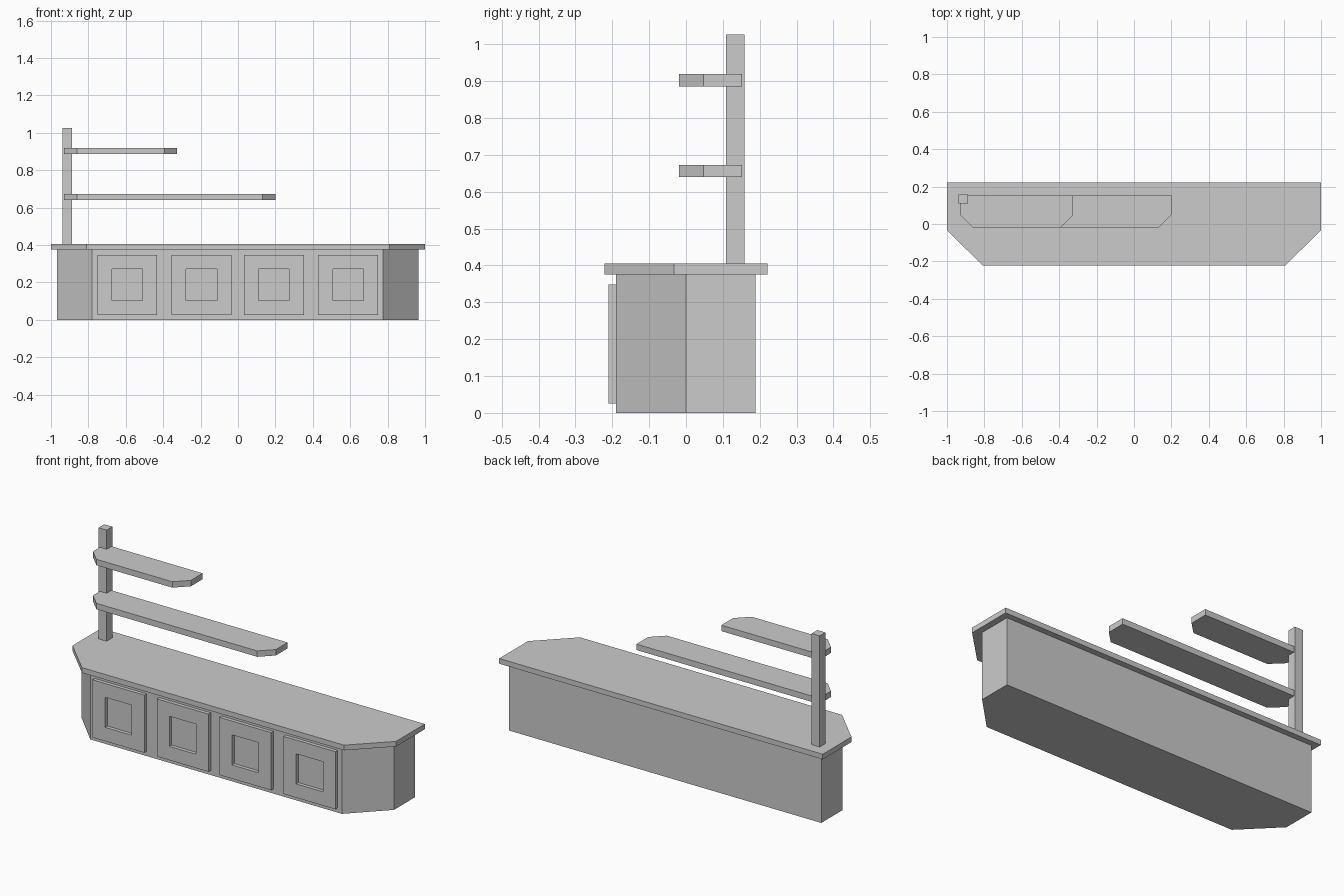
import bpy, bmesh

if "Cube" in bpy.data.objects:
    bpy.data.objects.remove(bpy.data.objects["Cube"])


def prism(name, pts, z0, z1):
    """Extrude a plan outline (x, y) from z0 up to z1."""
    bm = bmesh.new()
    face = bm.faces.new([bm.verts.new((x, y, z0)) for x, y in pts])
    ext = bmesh.ops.extrude_face_region(bm, geom=[face])
    for v in ext["geom"]:
        if isinstance(v, bmesh.types.BMVert):
            v.co.z = z1
    bmesh.ops.recalc_face_normals(bm, faces=bm.faces)
    return finish(name, bm)


def finish(name, bm):
    mesh = bpy.data.meshes.new(name)
    bm.to_mesh(mesh)
    bm.free()
    obj = bpy.data.objects.new(name, mesh)
    bpy.context.collection.objects.link(obj)
    return obj


def clipped(x0, x1, y0, y1, cut_x, cut_y):
    """Rectangle with both front corners cut off."""
    return [(x0, y1), (x0, y0 + cut_y), (x0 + cut_x, y0),
            (x1 - cut_x, y0), (x1, y0 + cut_y), (x1, y1)]


def door_frame(name, cx, cz, outer, inner, y0, y1):
    """Square frame with a through opening; sizes are (half width, half height)."""
    bm = bmesh.new()
    rings = []
    for (w, h), y in ((outer, y0), (inner, y0), (inner, y1), (outer, y1)):
        rings.append([bm.verts.new((cx + sx * w, y, cz + sz * h))
                      for sx, sz in ((-1, -1), (1, -1), (1, 1), (-1, 1))])
    for k in range(4):
        a, b = rings[k], rings[(k + 1) % 4]
        for i in range(4):
            j = (i + 1) % 4
            bm.faces.new((a[i], a[j], b[j], b[i]))
    bmesh.ops.recalc_face_normals(bm, faces=bm.faces)
    return finish(name, bm)


# Cabinet and worktop
prism("cabinet_body", clipped(-0.968, 0.964, -0.19, 0.188, 0.188, 0.19), 0, 0.378)
prism("worktop", clipped(-1, 1, -0.221, 0.221, 0.19, 0.188), 0.376, 0.405)

# Four door frames
for n, cx in enumerate((-0.592, -0.195, 0.192, 0.589)):
    door_frame(f"door_frame_{n + 1}", cx, 0.187, (0.16, 0.161), (0.082, 0.084), -0.21, -0.189)

# Post and two shelves
prism("shelf_post", [(-0.938, 0.109), (-0.888, 0.109), (-0.888, 0.159), (-0.938, 0.159)], 0.405, 1.026)
prism("lower_shelf", clipped(-0.93, 0.2, -0.019, 0.152, 0.068, 0.067), 0.64, 0.673)
prism("upper_shelf", clipped(-0.93, -0.325, -0.019, 0.152, 0.068, 0.067), 0.886, 0.919)
